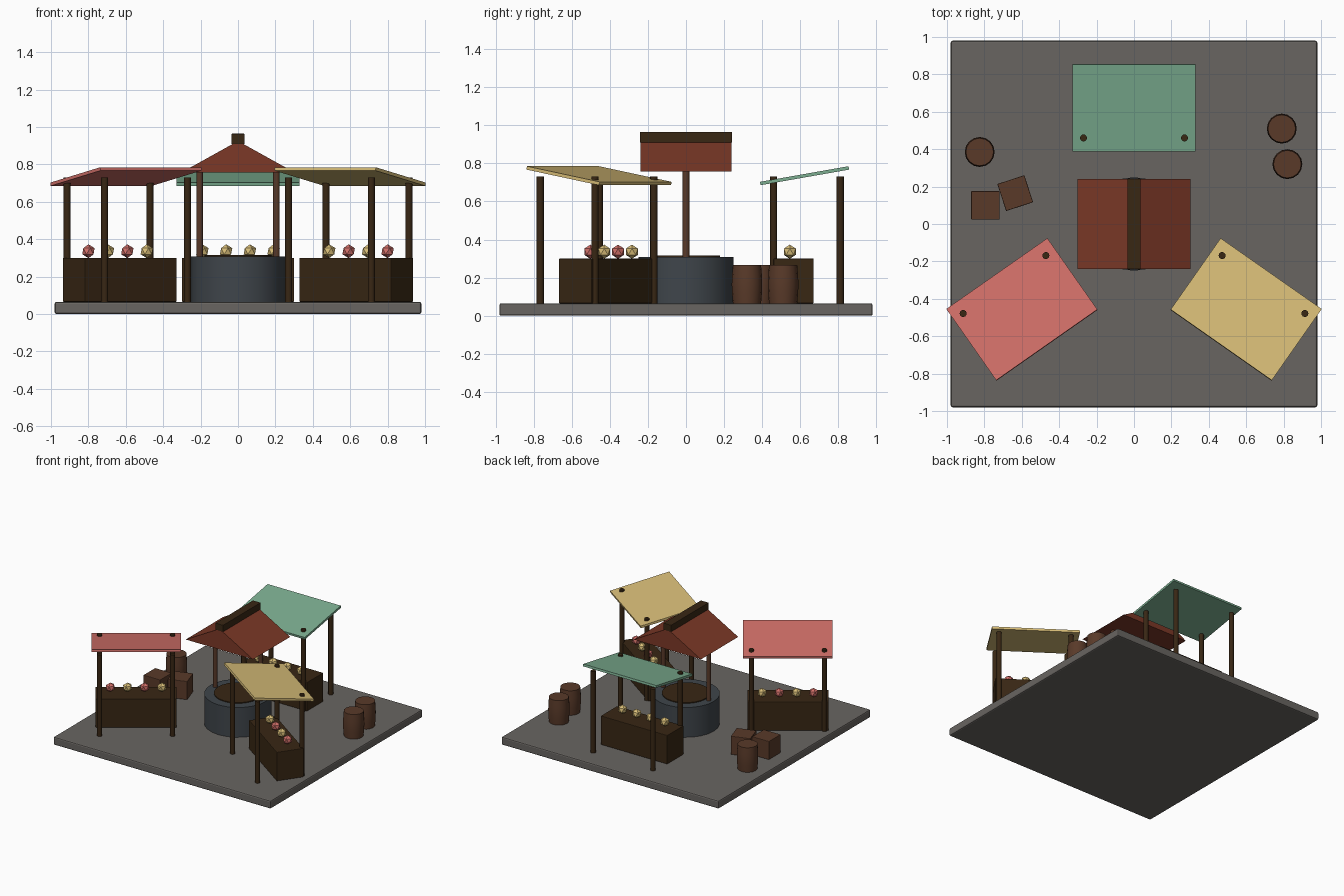
import bpy, bmesh
from math import radians
from mathutils import Matrix, Vector

cube = bpy.data.objects.get("Cube")
if cube:
    bpy.data.objects.remove(cube, do_unlink=True)


def material(name, rgb):
    m = bpy.data.materials.new(name)
    m.use_nodes = True
    m.diffuse_color = (*rgb, 1)
    m.node_tree.nodes["Principled BSDF"].inputs["Base Color"].default_value = (*rgb, 1)
    return m


PAVING = material("paving grey", (0.14, 0.13, 0.12))
STONE = material("blue grey stone", (0.05, 0.06, 0.07))
DARK = material("dark wood", (0.04, 0.02, 0.007))
BROWN = material("brown wood", (0.1, 0.042, 0.022))
TILE = material("roof red", (0.2, 0.04, 0.02))
RED = material("red cloth", (0.64, 0.16, 0.14))
YELLOW = material("yellow cloth", (0.70, 0.52, 0.19))
GREEN = material("green cloth", (0.2, 0.42, 0.28))


def add(name, bm, mat, place=Matrix(), smooth=False, bevel=0):
    bmesh.ops.recalc_face_normals(bm, faces=bm.faces)
    me = bpy.data.meshes.new(name)
    bm.to_mesh(me)
    bm.free()
    me.materials.append(mat)
    ob = bpy.data.objects.new(name, me)
    ob.matrix_world = place
    bpy.context.collection.objects.link(ob)
    if bevel:
        mod = ob.modifiers.new("Bevel", "BEVEL")
        mod.width = bevel
        mod.segments = 2
    if smooth:
        bpy.ops.object.select_all(action="DESELECT")
        ob.select_set(True)
        bpy.context.view_layer.objects.active = ob
        bpy.ops.object.shade_smooth_by_angle(angle=radians(40))
    return ob


def box(name, size, centre, mat, place=Matrix(), tilt=Matrix(), bevel=0):
    bm = bmesh.new()
    bmesh.ops.create_cube(bm, size=1, matrix=Matrix.Diagonal((*size, 1)))
    return add(name, bm, mat, place @ Matrix.Translation(centre) @ tilt, bevel=bevel)


def cylinder(name, r, z0, z1, xy, mat, place=Matrix(), sides=12):
    bm = bmesh.new()
    bmesh.ops.create_cone(bm, cap_ends=True, segments=sides, radius1=r, radius2=r, depth=z1 - z0)
    return add(name, bm, mat, place @ Matrix.Translation((*xy, (z0 + z1) / 2)), smooth=True)


FLOOR = 0.065


def stall(label, xy, angle, cloth, fruit):
    place = Matrix.Translation((*xy, 0)) @ Matrix.Rotation(radians(angle), 4, "Z")
    box(label + "_counter", (0.6, 0.21, 0.235), (0, -0.07, FLOOR + 0.1175), DARK, place, bevel=0.004)
    box(label + "_canopy", (0.66, 0.472, 0.018), (0, -0.0125, 0.735), cloth, place,
        Matrix.Rotation(radians(10), 4, "X"))
    for side in (-1, 1):
        for end, y in (("low", -0.175), ("high", 0.175)):
            cylinder(f"{label}_{end}_post", 0.019, FLOOR, 0.73, (side * 0.27, y), DARK, place)
    for i, mat in enumerate(fruit):
        bm = bmesh.new()
        bmesh.ops.create_icosphere(bm, subdivisions=1, radius=0.037)
        add(label + "_fruit", bm, mat, place @ Matrix.Translation(((i - 1.5) * 0.127, -0.09, 0.336)))


# Paved ground
box("ground_slab", (1.96, 1.96, FLOOR), (0, 0, FLOOR / 2), PAVING, bevel=0.01)

# Market stalls
stall("back_stall", (0, 0.635), 0, GREEN, [YELLOW] * 4)
stall("left_stall", (0.592, -0.467), 145, YELLOW, [RED, YELLOW] * 2)
stall("right_stall", (-0.592, -0.467), 215, RED, [YELLOW, RED] * 2)

# Well with its roof
cylinder("well_wall", 0.25, FLOOR, 0.308, (0, 0), STONE, sides=24)
cylinder("well_opening", 0.178, 0.30, 0.315, (0, 0), DARK, sides=24)
for x in (-0.205, 0.205):
    cylinder("well_post", 0.018, 0.30, 0.79, (x, 0), BROWN)
bm = bmesh.new()
gable = [bm.verts.new(p) for p in ((-0.303, -0.24, 0.757), (0.303, -0.24, 0.757), (0, -0.24, 0.925))]
face = bm.faces.new(gable)
ext = bmesh.ops.extrude_face_region(bm, geom=[face], use_keep_orig=True)
bmesh.ops.translate(bm, vec=Vector((0, 0.48, 0)),
                    verts=[v for v in ext["geom"] if isinstance(v, bmesh.types.BMVert)])
add("well_roof", bm, TILE)
box("well_ridge", (0.07, 0.484, 0.055), (0, 0, 0.937), DARK, bevel=0.003)

# Barrels with bulged sides
for xy in ((0.79, 0.51), (0.82, 0.32), (-0.825, 0.385)):
    bm = bmesh.new()
    rings = []
    for r, h in ((0.074, 0), (0.079, 0.06), (0.08, 0.1), (0.079, 0.14), (0.074, 0.2)):
        ring = bmesh.ops.create_circle(bm, segments=16, radius=r,
                                       matrix=Matrix.Translation((0, 0, h)))["verts"]
        rings.append(ring)
    for low, high in zip(rings, rings[1:]):
        for i in range(16):
            j = (i + 1) % 16
            bm.faces.new((low[i], low[j], high[j], high[i]))
    bm.faces.new(rings[0])
    bm.faces.new(rings[-1])
    add("barrel", bm, BROWN, Matrix.Translation((*xy, FLOOR)), smooth=True)

# Crates
for xy, turn in (((-0.795, 0.1), 0), ((-0.635, 0.165), 18)):
    box("crate", (0.152, 0.152, 0.15), (*xy, FLOOR + 0.075), BROWN,
        tilt=Matrix.Rotation(radians(turn), 4, "Z"), bevel=0.004)
